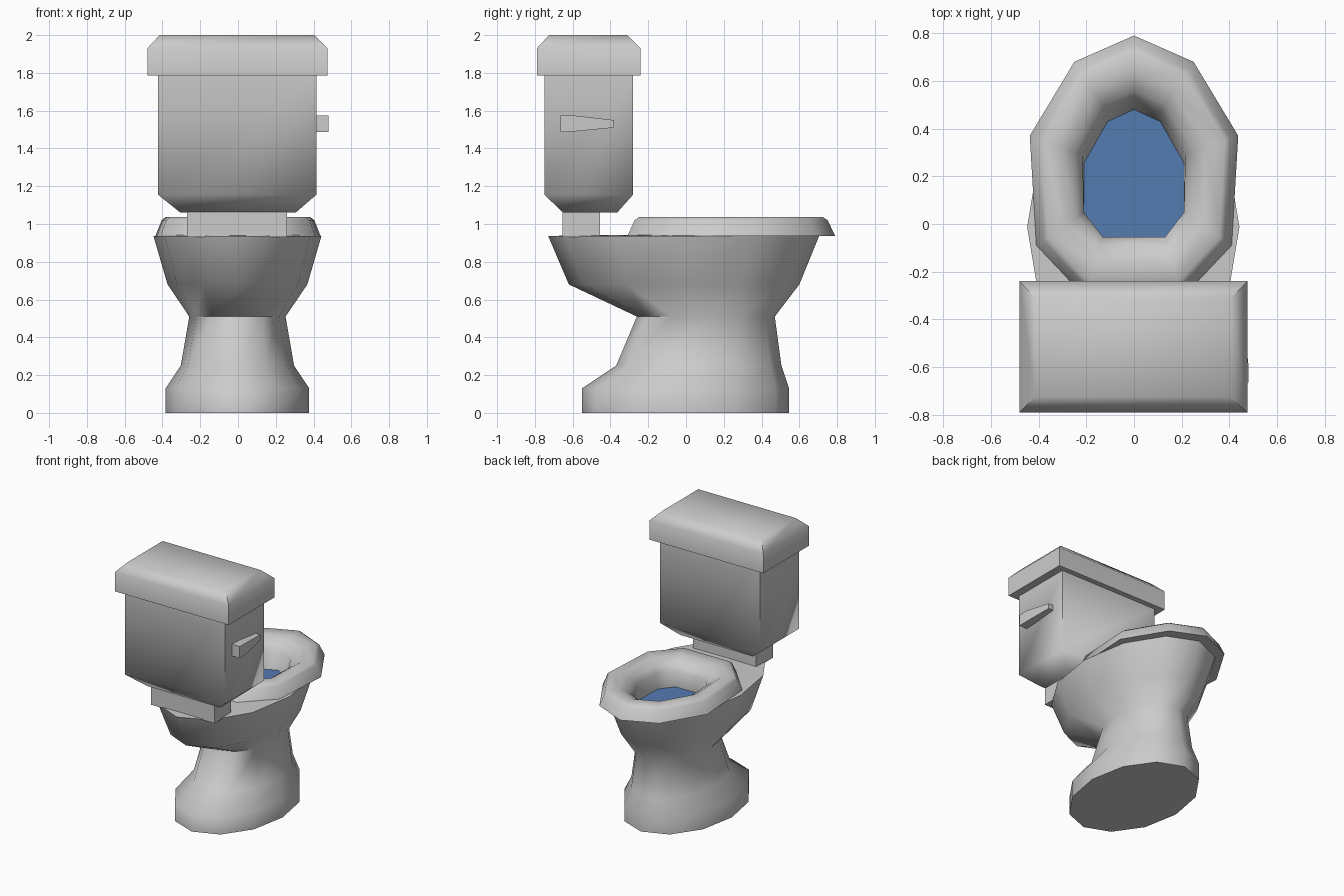
import bpy, math

if "Cube" in bpy.data.objects:
    bpy.data.objects.remove(bpy.data.objects["Cube"])


def material(name, rgb):
    m = bpy.data.materials.new(name)
    m.diffuse_color = (*rgb, 1)
    m.use_nodes = True
    m.node_tree.nodes["Principled BSDF"].inputs["Base Color"].default_value = m.diffuse_color
    return m


PORCELAIN = material("porcelain_grey", (0.6, 0.6, 0.6))
WATER = material("water_blue", (0.09, 0.2, 0.45))


def loft(name, rings, mat=PORCELAIN, bottom=True, top=True, angle=60):
    """Skin a stack of equal-length rings (counter-clockwise, upwards)."""
    n = len(rings[0])
    verts = [p for r in rings for p in r]
    faces = []
    for k in range(len(rings) - 1):
        for i in range(n):
            j = (i + 1) % n
            faces.append((k * n + i, k * n + j, (k + 1) * n + j, (k + 1) * n + i))
    if bottom:
        faces.append(tuple(reversed(range(n))))
    if top:
        faces.append(tuple(range(len(verts) - n, len(verts))))
    me = bpy.data.meshes.new(name)
    me.from_pydata(verts, [], faces)
    me.materials.append(mat)
    ob = bpy.data.objects.new(name, me)
    bpy.context.collection.objects.link(ob)
    bpy.context.view_layer.objects.active = ob
    ob.select_set(True)
    bpy.ops.object.shade_smooth_by_angle(angle=math.radians(angle))
    ob.select_set(False)
    return ob


def oval(z, rx, y0, y1):
    cy, ry = (y0 + y1) / 2, (y1 - y0) / 2
    return [(rx * math.cos(a) - 0.003, cy + ry * math.sin(a), z)
            for a in (math.tau * i / 12 for i in range(12))]


def rect(z, x0, x1, y0, y1):
    return [(x0, y0, z), (x1, y0, z), (x1, y1, z), (x0, y1, z)]


def mirrored(half, z):
    """Half outline from front tip to back corner -> closed ring."""
    right = [(x, y, z) for x, y in half[::-1]]
    return right + [(-x, y, z) for x, y in half[1:]]


# Pedestal and bowl with open deck
loft("bowl", [oval(0, .38, -.55, .545), oval(.13, .38, -.55, .545),
              oval(.25, .30, -.37, .505), oval(.51, .255, -.26, .47),
              oval(.68, .37, -.62, .60), oval(.937, .445, -.73, .705),
              oval(.945, .27, -.16, .58)], top=False)

# Seat: outer and inner outlines, blended for the rounded section
outer = [(0, .79), (.25, .68), (.437, .37), (.41, -.09), (.205, -.31)]
inner = [(0, .52), (.11, .47), (.215, .29), (.21, .05), (.13, -.055)]
basin = [(0, .48), (.11, .43), (.21, .255), (.21, .04), (.13, -.06)]


def blend(t):
    return [(a + (c - a) * t, b + (d - b) * t) for (a, b), (c, d) in zip(outer, inner)]


seat = [(.5, .94), (0, .937), (.15, 1.02), (.25, 1.038), (.6, 1.035), (.85, 1.0), (1, .95)]
loft("seat", [mirrored(blend(t), z) for t, z in seat] + [mirrored(basin, .83)],
     bottom=False, top=False)

# Water surface
loft("water", [mirrored(basin, .826), mirrored(basin, .83)], WATER)

# Neck, tank and lid
loft("tank_neck", [rect(.93, -.27, .26, -.655, -.455), rect(1.07, -.27, .26, -.655, -.455)])
loft("tank", [rect(1.06, -.305, .305, -.65, -.365), rect(1.155, -.423, .415, -.75, -.28),
              rect(1.79, -.423, .415, -.75, -.28)])
loft("tank_lid", [rect(1.785, -.48, .475, -.79, -.24), rect(1.93, -.48, .475, -.79, -.24),
                  rect(2.0, -.415, .405, -.725, -.31)])

# Flush handle, lofted along y from thick to thin end


def handle_end(y, x1, z0, z1):
    return [(.41, y, z0), (.41, y, z1), (x1, y, z1), (x1, y, z0)]


loft("flush_handle", [handle_end(-.665, .48, 1.487, 1.575), handle_end(-.59, .48, 1.49, 1.574),
                      handle_end(-.38, .455, 1.51, 1.55)], angle=30)
